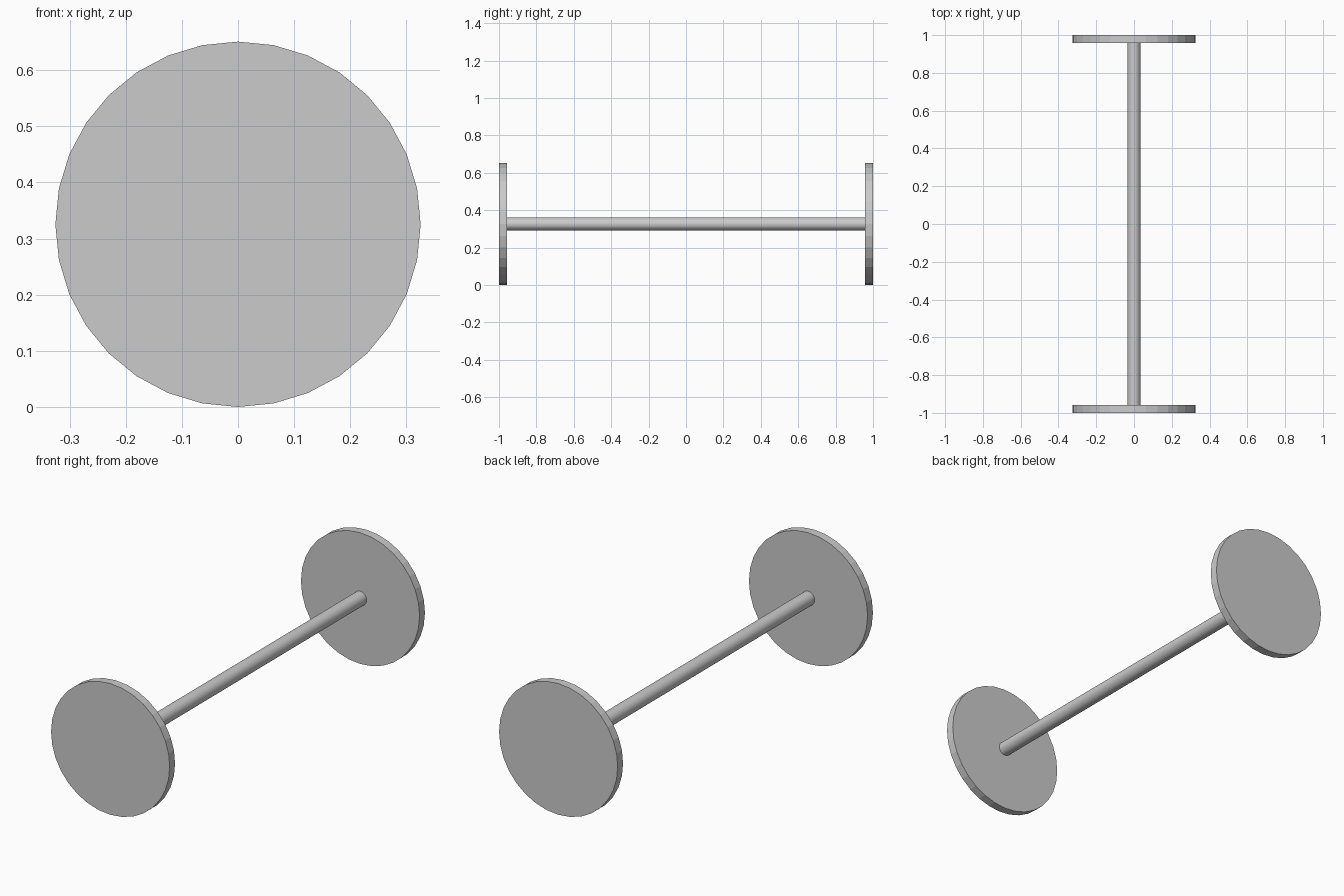
import bpy
import math

if "Cube" in bpy.data.objects:
    bpy.data.objects.remove(bpy.data.objects["Cube"])

R = 0.3255       # wheel radius, also the axle height
THICK = 0.042    # wheel thickness


def disc_along_y(name, radius, depth, y):
    """32-sided flat-shaded cylinder lying along y at axle height."""
    bpy.ops.mesh.primitive_cylinder_add(
        vertices=32, radius=radius, depth=depth,
        location=(0, y, R), rotation=(math.pi / 2, 0, 0))
    obj = bpy.context.object
    obj.name = name
    return obj


# Wheels at both ends
for name, side in (("front_wheel", -1), ("back_wheel", 1)):
    disc_along_y(name, R, THICK, side * (1 - THICK / 2))

# Axle joining the inner wheel faces
disc_along_y("axle", 0.035, 2 - 2 * THICK, 0)
